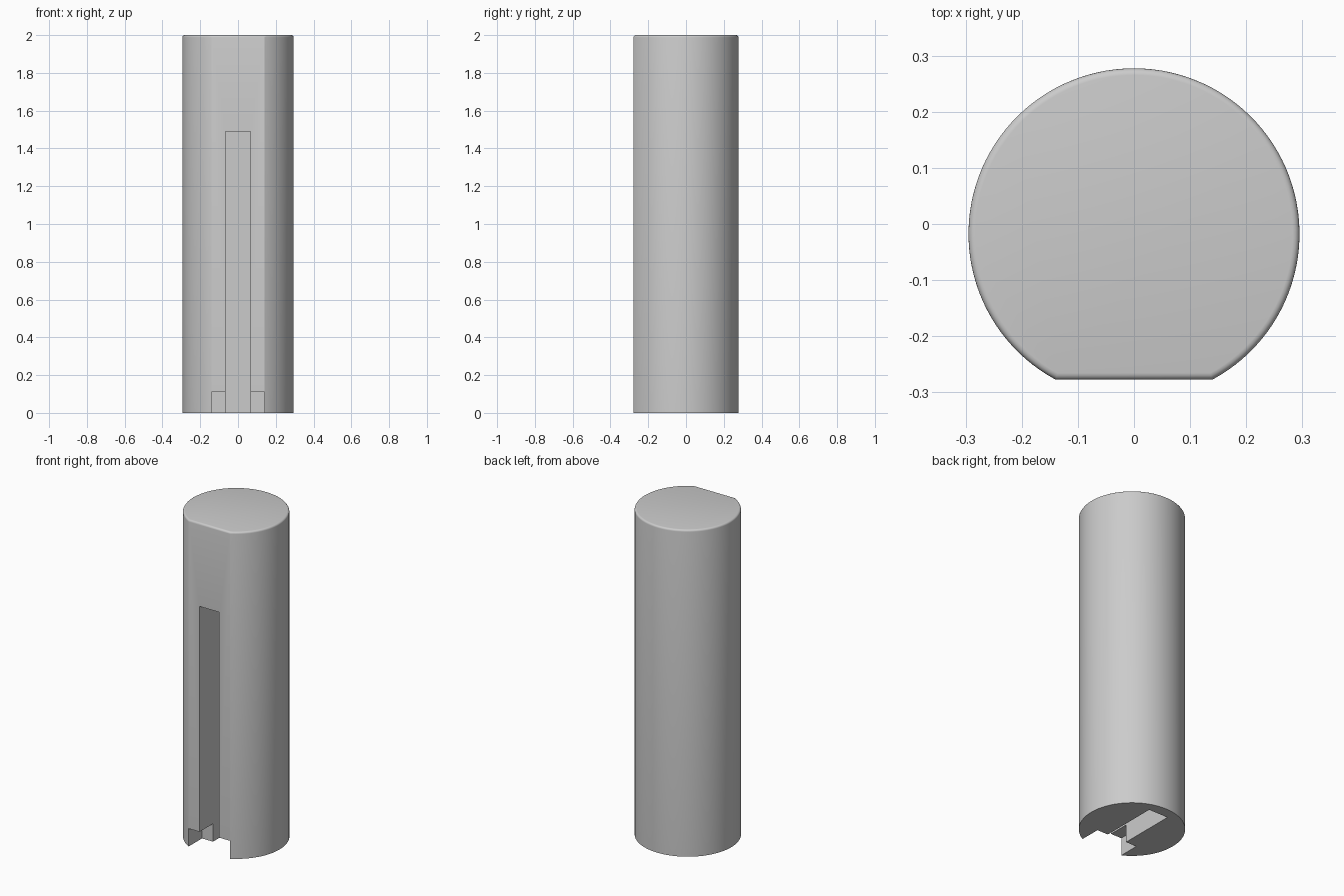
import bpy, bmesh
from math import asin, sin, cos, pi

if "Cube" in bpy.data.objects:
    bpy.data.objects.remove(bpy.data.objects["Cube"], do_unlink=True)

RADIUS, HEIGHT, FLAT = 0.295, 2.0, 0.26   # FLAT: distance from axis to flat face
AXIS_Y = -0.0175
FRONT_Y = AXIS_Y - FLAT
SEGMENTS = 96

grey = bpy.data.materials.new("plain grey")
grey.use_nodes = True
grey.diffuse_color = (0.6, 0.6, 0.6, 1)
grey.node_tree.nodes["Principled BSDF"].inputs["Base Color"].default_value = (0.6, 0.6, 0.6, 1)


def add_object(name, bm):
    bmesh.ops.recalc_face_normals(bm, faces=bm.faces)
    mesh = bpy.data.meshes.new(name)
    bm.to_mesh(mesh)
    bm.free()
    mesh.materials.append(grey)
    obj = bpy.data.objects.new(name, mesh)
    bpy.context.collection.objects.link(obj)
    return obj


def cut_box(target, name, half_width, back_y, top):
    """Cut a box that is open to the front and to the bottom."""
    bm = bmesh.new()
    bmesh.ops.create_cube(bm, size=1)
    front, bottom = FRONT_Y - 0.1, -0.1
    for v in bm.verts:
        v.co.x = half_width if v.co.x > 0 else -half_width
        v.co.y = back_y if v.co.y > 0 else front
        v.co.z = top if v.co.z > 0 else bottom
    cutter = add_object(name, bm)
    cutter.hide_render = True
    mod = target.modifiers.new(name, 'BOOLEAN')
    mod.operation = 'DIFFERENCE'
    mod.solver = 'EXACT'
    mod.object = cutter
    bpy.ops.object.modifier_apply(modifier=name)
    bpy.data.objects.remove(cutter, do_unlink=True)


# Round shaft with one flat side, extruded from its outline
bm = bmesh.new()
half_angle = asin((RADIUS**2 - FLAT**2) ** 0.5 / RADIUS)
start = -pi / 2 + half_angle
sweep = 2 * pi - 2 * half_angle
outline = []
for i in range(SEGMENTS + 1):
    a = start + sweep * i / SEGMENTS
    outline.append(bm.verts.new((RADIUS * cos(a), AXIS_Y + RADIUS * sin(a), 0)))
base = bm.faces.new(outline)
extruded = bmesh.ops.extrude_face_region(bm, geom=[base], use_keep_orig=True)
for v in extruded["geom"]:
    if isinstance(v, bmesh.types.BMVert):
        v.co.z = HEIGHT

# Rounded top rim
rim = [e for e in bm.edges if all(v.co.z > HEIGHT - 0.001 for v in e.verts)]
bmesh.ops.bevel(bm, geom=rim, offset=0.012, segments=4, profile=0.5, affect='EDGES')
shaft = add_object("slotted_shaft", bm)
bpy.context.view_layer.objects.active = shaft
shaft.select_set(True)

# Long deep slot and the wider shallow notch at its foot
cut_box(shaft, "long_slot", 0.066, 0.21, 1.49)
cut_box(shaft, "foot_notch", 0.1405, FRONT_Y + 0.13, 0.11)

bpy.ops.object.select_all(action='DESELECT')
shaft.select_set(True)
bpy.context.view_layer.objects.active = shaft
bpy.ops.object.shade_smooth_by_angle(angle=0.5)
